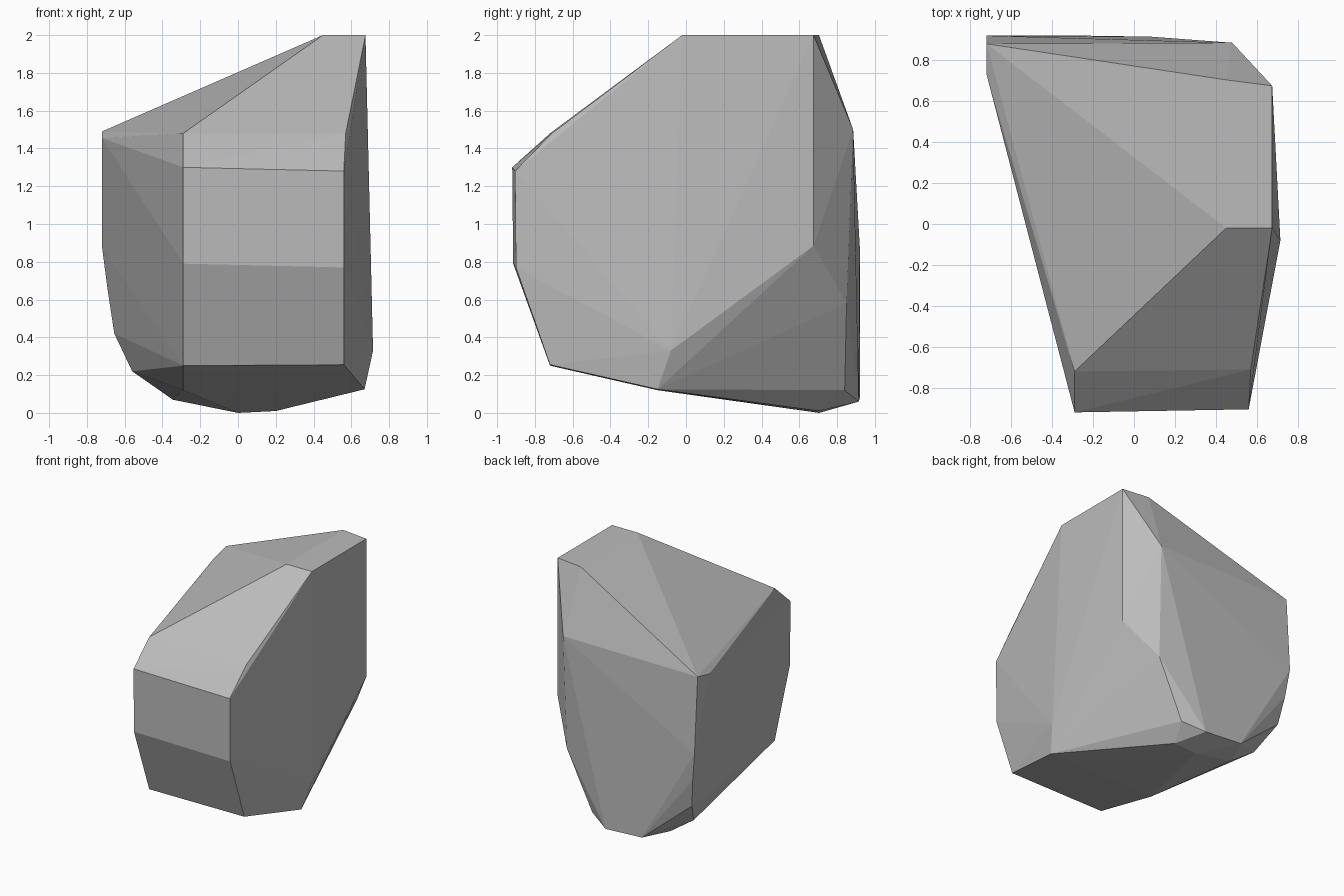
import bpy
import bmesh
import math

old = bpy.data.objects.get("Cube")
if old:
    bpy.data.objects.remove(old, do_unlink=True)

stone = bpy.data.materials.new("stone grey")
stone.use_nodes = True
colour = (0.5, 0.5, 0.5, 1)
stone.diffuse_color = colour
stone.node_tree.nodes["Principled BSDF"].inputs["Base Color"].default_value = colour
stone.node_tree.nodes["Principled BSDF"].inputs["Roughness"].default_value = 0.9

# Corners of the chipped boulder, grouped by the facet they bound
crown = [(.45, -.02, 2), (.675, -.02, 2), (.675, .675, 2), (.45, .704, 2)]
front = [(-.29, -.92, 1.3), (.56, -.905, 1.28), (-.29, -.915, .79), (.56, -.9, .77),
         (-.29, -.72, 1.48), (.57, -.71, 1.48), (-.29, -.72, .25), (.56, -.72, .255)]
right_flank = [(.715, -.08, .33), (.675, .675, .885), (.67, -.15, .125)]
back = [(.48, .885, 1.5), (.47, .85, .58), (-.72, .88, 1.49), (-.72, .92, .88)]
left_flank = [(-.72, .73, 1.455), (-.69, .9, .65), (-.655, .86, .42), (-.56, .7, .22)]
underside = [(-.29, -.15, .12), (-.345, .69, .07), (-.25, .92, .08), (.08, .915, .06),
             (.25, .84, .12), (0, .705, 0), (.2, .705, .01)]

# Wrap the corners in one convex flat-faced shell
bm = bmesh.new()
for corner in crown + front + right_flank + back + left_flank + underside:
    bm.verts.new(corner)
hull = bmesh.ops.convex_hull(bm, input=bm.verts[:])
loose = [v for v in bm.verts if not v.link_faces]
bmesh.ops.delete(bm, geom=loose, context="VERTS")
bmesh.ops.dissolve_limit(bm, angle_limit=math.radians(1),
                         verts=bm.verts[:], edges=bm.edges[:])
bmesh.ops.recalc_face_normals(bm, faces=bm.faces[:])

mesh = bpy.data.meshes.new("boulder")
bm.to_mesh(mesh)
bm.free()
mesh.materials.append(stone)
boulder = bpy.data.objects.new("boulder", mesh)
bpy.context.collection.objects.link(boulder)
